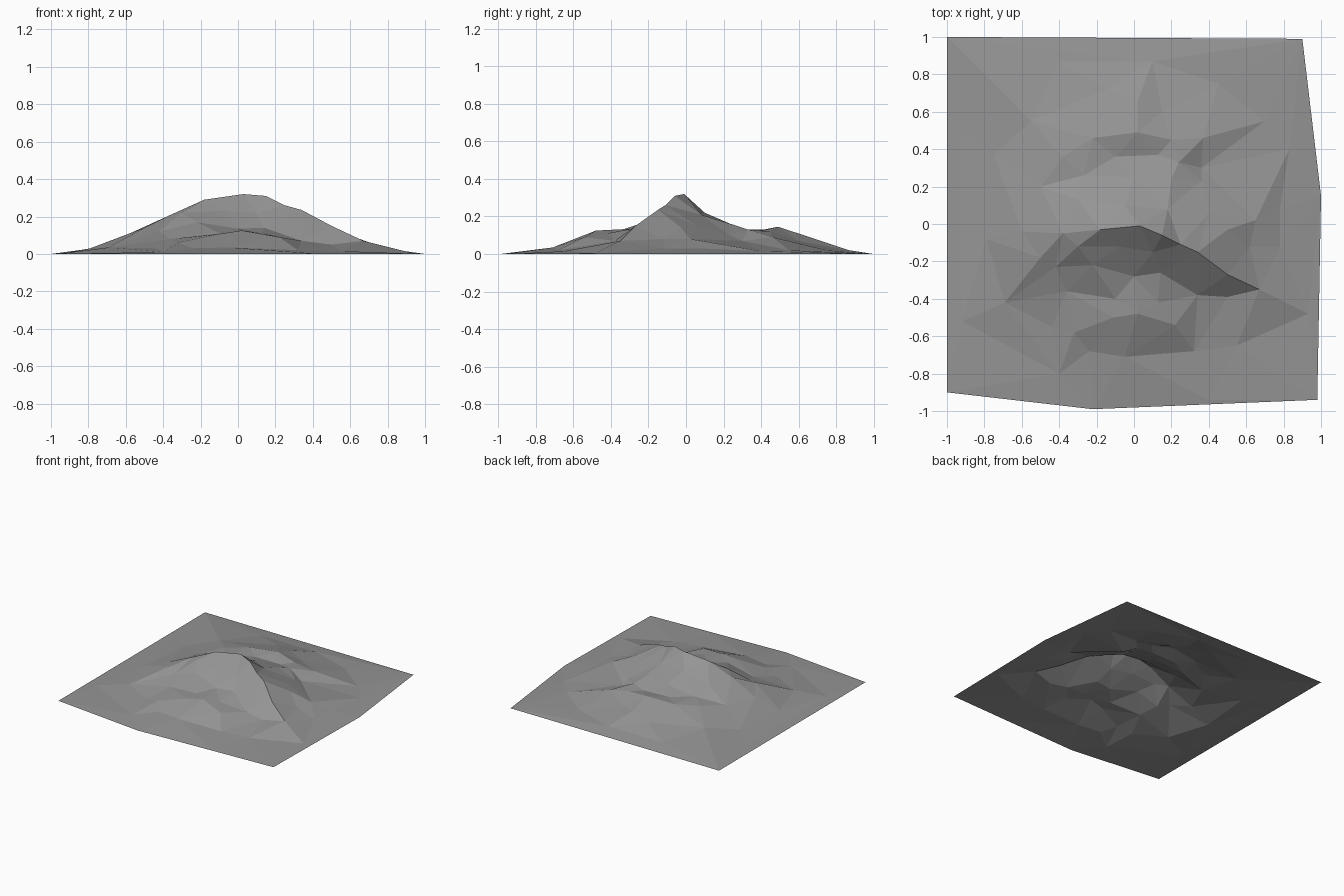
import bpy
import bmesh
from mathutils import Vector
from mathutils.geometry import delaunay_2d_cdt

cube = bpy.data.objects.get("Cube")
if cube:
    bpy.data.objects.remove(cube, do_unlink=True)

points = []      # terrain points gathered from all break lines
break_edges = [] # edges the triangulation has to follow


def break_line(*line, closed=False):
    """Add a ridge, valley or foot line that stays a crease in the surface."""
    first = len(points)
    points.extend(Vector(p) for p in line)
    last = len(points) - 1
    break_edges.extend((i, i + 1) for i in range(first, last))
    if closed:
        break_edges.append((last, first))


def spots(*places):
    """Add single height points that are not joined to each other."""
    points.extend(Vector(p) for p in places)


def make_material(name, colour):
    material = bpy.data.materials.new(name)
    material.use_nodes = True
    material.diffuse_color = colour
    shader = next(n for n in material.node_tree.nodes if n.type == "BSDF_PRINCIPLED")
    shader.inputs["Base Color"].default_value = colour
    shader.inputs["Roughness"].default_value = 0.9
    return material


def build_terrain(name, material):
    """Triangulate the break lines in plan, then lift each vertex to its height."""
    plan = [p.xy for p in points]
    verts, _, faces, sources, _, _ = delaunay_2d_cdt(plan, break_edges, [], 0, 0.0001)
    bm = bmesh.new()
    for place, source in zip(verts, sources):
        height = points[source[0]].z if source else 0
        bm.verts.new((place.x, place.y, height))
    bm.verts.ensure_lookup_table()
    for face in faces:
        bm.faces.new([bm.verts[i] for i in face])
    # All faces look upward
    for face in bm.faces:
        face.normal_update()
        if face.normal.z < 0:
            face.normal_flip()
    mesh = bpy.data.meshes.new(name)
    bm.to_mesh(mesh)
    bm.free()
    mesh.materials.append(material)
    terrain = bpy.data.objects.new(name, mesh)
    bpy.context.collection.objects.link(terrain)
    return terrain


# Ground outline
break_line((-1, 1, 0), (.9, .99, 0), (1, .15, 0), (.98, -.94, 0),
           (-.22, -.99, 0), (-1, -.9, 0), closed=True)

# Main crest, from its left end over the summit and down the right arm
break_line((-.5, -.18, .14), (-.38, -.05, .2), (-.18, -.03, .29),
           (.03, -.01, .32), (.15, -.06, .31), (.25, -.11, .26),
           (.34, -.15, .235), (.5, -.27, .15), (.67, -.35, .07))

# Side spurs
break_line((-.6, -.04, .1), (-.79, -.08, .03))
break_line((.5, -.03, .145), (.65, .02, .08), (.78, .08, .03))

# Steep wall in front of the crest, and its foot
break_line((-.3, -.12, .22), (-.08, -.12, .23), (.1, -.15, .22))
break_line((-.42, -.23, .12), (-.22, -.22, .17), (0, -.28, .135),
           (.14, -.26, .14), (.34, -.38, .07), (.5, -.39, .05))

# Front bowl and the flank beside it
spots((-.1, -.4, .11), (.13, -.42, .11))
break_line((-.69, -.42, .035), (-.44, -.55, .03), (-.36, -.36, .08))

# Front knoll and its foot
break_line((-.32, -.58, .06), (-.11, -.5, .105), (.02, -.48, .125), (.22, -.54, .09))
break_line((-.24, -.68, .03), (-.05, -.71, .035), (.32, -.68, .02))

# Front apron
spots((-.4, -.8, .01), (.4, -.94, .003), (.93, -.48, .005),
      (.55, -.65, .015), (-.92, -.52, .005))

# Shoulder and bench behind the summit
break_line((-.3, .13, .18), (-.05, .1, .22), (.18, .08, .21))
break_line((-.5, .2, .1), (-.27, .26, .13), (0, .25, .155), (.2, .24, .16))

# Back knoll with the hollow before it and the spine behind it
spots((-.1, .36, .12), (.13, .37, .115))
break_line((-.38, .36, .12), (-.22, .46, .13), (.02, .49, .145), (.2, .45, .12))
spots((.02, .66, .09), (.15, .6, .07))

# Back right spur and gully
break_line((.24, .33, .13), (.37, .46, .09))
break_line((.4, .06, .15), (.36, .23, .1), (.36, .3, .07))

# Right slope
spots((.62, -.12, .08), (.78, -.12, .03))

# Back apron
spots((-.75, .37, .03), (-.55, .55, .06), (-.15, .72, .065),
      (-.4, .87, .02), (.1, .87, .02), (.45, .75, .02),
      (.7, .55, .02), (-.92, .5, .007), (.83, .4, .015))

stone = make_material("stone_grey", (.3, .3, .3, 1))
build_terrain("hill_terrain", stone)
